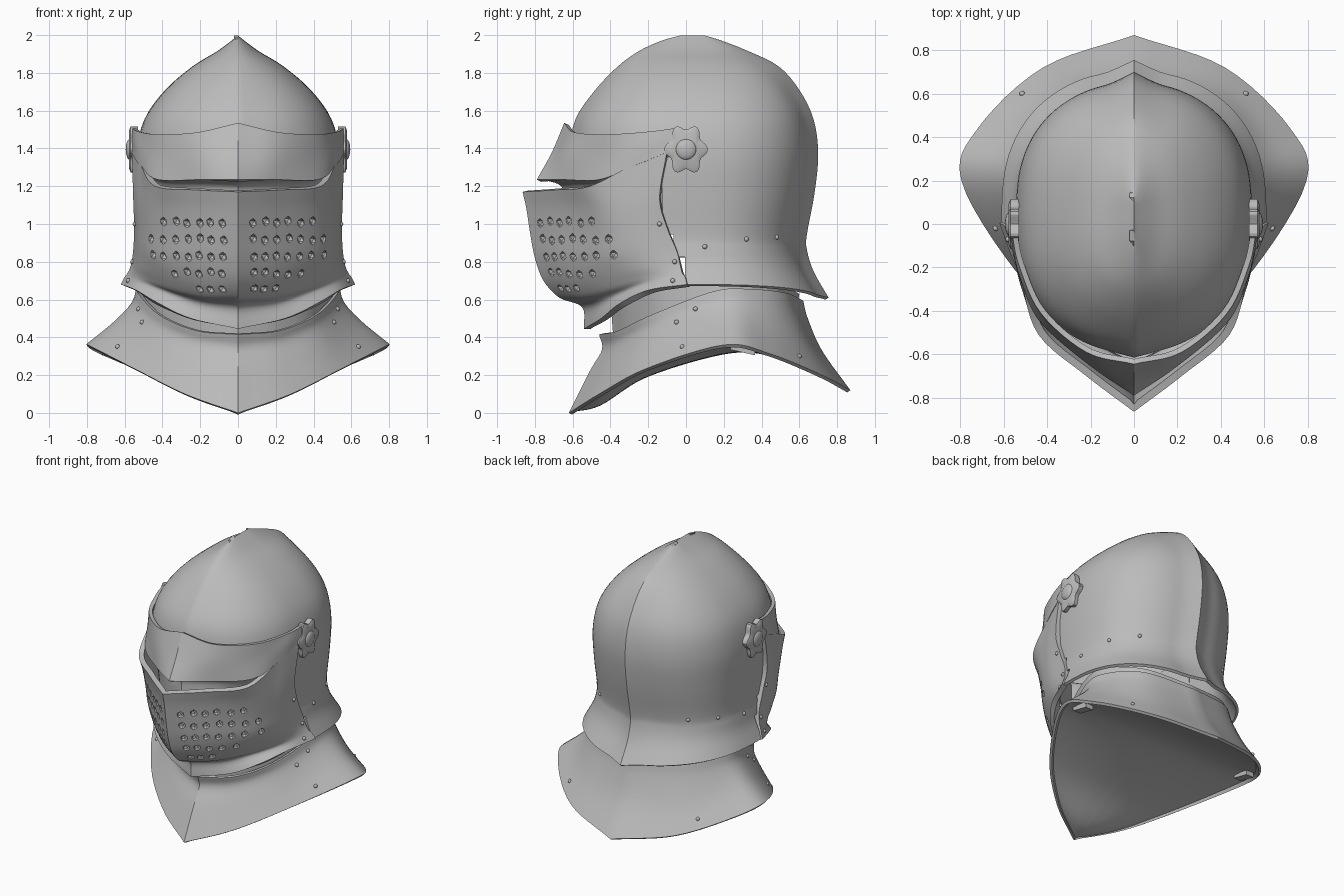
import bpy, bmesh, math, random
from mathutils import Vector

if "Cube" in bpy.data.objects:
    bpy.data.objects.remove(bpy.data.objects["Cube"])

random.seed(4)
steel = bpy.data.materials.new("steel grey")
steel.diffuse_color = (0.5, 0.5, 0.5, 1)
steel.use_nodes = True
steel.node_tree.nodes["Principled BSDF"].inputs["Base Color"].default_value = steel.diffuse_color


def curve(pts, n):
    """Smooth curve through the points, n steps per span."""
    p = [Vector(q) for q in pts]
    p = [2 * p[0] - p[1]] + p + [2 * p[-1] - p[-2]]
    out = []
    for i in range(1, len(p) - 2):
        a, b, c, d = p[i - 1:i + 3]
        for k in range(n):
            t = k / n
            out.append(0.5 * (2 * b + (c - a) * t + (2 * a - 5 * b + 4 * c - d) * t * t
                              + (3 * b - a - 3 * c + d) * t ** 3))
    return out + [p[-2]]


def apply_all(ob):
    bpy.ops.object.select_all(action='DESELECT')
    ob.select_set(True)
    bpy.context.view_layer.objects.active = ob
    bpy.ops.object.convert(target='MESH')


def smooth(ob, angle=32):
    apply_all(ob)
    bpy.ops.object.shade_smooth_by_angle(angle=math.radians(angle))


def new_object(name, bm):
    me = bpy.data.meshes.new(name)
    bm.to_mesh(me)
    bm.free()
    me.materials.append(steel)
    ob = bpy.data.objects.new(name, me)
    bpy.context.collection.objects.link(ob)
    return ob


def mirror(ob):
    m = ob.modifiers.new("mirror", 'MIRROR')
    m.merge_threshold = 0.0005


def plate(name, rows, thick=0.025, n_col=6, n_row=5, cut=None):
    """Half plate: rows run top to bottom, points run from the front centre back."""
    rows = [curve(r, n_col) for r in rows]
    cols = [curve(c, n_row) for c in zip(*rows)]
    bm = bmesh.new()
    grid = [[bm.verts.new(p) for p in c] for c in cols]
    for a, b in zip(grid, grid[1:]):
        for i in range(len(a) - 1):
            f = bm.faces.new((a[i], a[i + 1], b[i + 1], b[i]))
            if cut and cut(f.calc_center_median()):
                bm.faces.remove(f)
    loose = [v for v in bm.verts if not v.link_faces]
    bmesh.ops.delete(bm, geom=loose, context='VERTS')
    for v in bm.verts:
        if v.co.x < 0.002:
            v.co.x = 0
    bmesh.ops.remove_doubles(bm, verts=bm.verts, dist=0.0005)
    ob = new_object(name, bm)
    mirror(ob)
    if thick:
        s = ob.modifiers.new("thickness", 'SOLIDIFY')
        s.thickness, s.offset = thick, -1
    smooth(ob)
    return ob


# Skull: rings of (height, front y, back y, half width), with a keel front and back
def ring(z, f, b, w):
    pts = []
    for i in range(17):
        t = math.pi * i / 16
        x, c = w * math.sin(t), math.cos(t)
        mid = 0.05
        d, k = (mid - f, 0.02) if c > 0 else (b - mid, 0.045)
        k = min(k, d * 0.5)
        y = (d - k) * abs(c) ** 0.8 + k * max(0, 1 - x / 0.13) ** 1.5
        rise = 0.07 * math.sin(t) if z < 0.65 else 0.035 * math.sin(t) if z < 0.8 else 0
        pts.append((x, mid - math.copysign(y, c), z + rise))
    return pts


rings = [(1.998, -0.03, 0.1, 0), (1.97, -0.13, 0.19, 0.035), (1.915, -0.25, 0.33, 0.11),
         (1.835, -0.36, 0.49, 0.24), (1.71, -0.48, 0.6, 0.385), (1.555, -0.585, 0.675, 0.495),
         (1.37, -0.62, 0.70, 0.54), (1.16, -0.62, 0.68, 0.54), (0.945, -0.6, 0.64, 0.53),
         (0.865, -0.6, 0.64, 0.54), (0.75, -0.58, 0.675, 0.56), (0.61, -0.57, 0.755, 0.61)]
skull = plate("skull", [ring(*r) for r in rings], 0.02, 3, 4,
              cut=lambda c: c.z < 1.42 and c.y < -0.12 + 0.12 * min(1, max(0, (1 - c.z) / 0.25)))

# Brow plate above the sight, and the ledge turned in behind the slit
brow_edge = [(0, -.79, 1.235), (.2, -.655, 1.235), (.425, -.46, 1.235), (.52, -.27, 1.31), (.567, -.09, 1.385)]
plate("brow_plate", [
    [(0, -.645, 1.535), (.22, -.59, 1.485), (.43, -.41, 1.475), (.53, -.19, 1.49), (.563, -.04, 1.51)],
    [(0, -.71, 1.38), (.21, -.63, 1.36), (.425, -.43, 1.36), (.53, -.23, 1.41), (.568, -.04, 1.45)],
    brow_edge])
plate("sight_ledge", [
    [(x * 0.99, y + 0.01, z + 0.005) for x, y, z in brow_edge],
    [(0, -.66, 1.2), (.18, -.57, 1.2), (.385, -.43, 1.2), (.485, -.26, 1.25), (.535, -.05, 1.36)],
    [(0, -.65, 1.1), (.18, -.56, 1.1), (.37, -.4, 1.1), (.48, -.24, 1.14), (.53, -.05, 1.3)],
    [(0, -.65, .95), (.18, -.55, .95), (.36, -.38, .95), (.47, -.22, 1.0), (.52, -.05, 1.1)]], 0.01)

# Lower visor with a pointed prow, rounded chin and flared lip
visor = plate("lower_visor", [
    [(0, -.865, 1.17), (.22, -.70, 1.18), (.44, -.51, 1.2), (.518, -.27, 1.32), (.562, -.1, 1.388)],
    [(0, -.845, 1.08), (.22, -.67, 1.08), (.44, -.47, 1.09), (.52, -.29, 1.12), (.555, -.14, 1.14)],
    [(0, -.825, .95), (.22, -.65, .95), (.435, -.44, .95), (.52, -.27, .96), (.55, -.1, .98)],
    [(0, -.80, .82), (.22, -.635, .82), (.425, -.43, .83), (.52, -.25, .86), (.555, -.05, .86)],
    [(0, -.755, .7), (.22, -.595, .71), (.395, -.42, .74), (.515, -.23, .77), (.568, -.03, .78)],
    [(0, -.67, .61), (.18, -.56, .62), (.36, -.4, .66), (.51, -.21, .72), (.585, -.02, .74)],
    [(0, -.55, .56), (.2, -.46, .58), (.36, -.35, .63), (.52, -.19, .69), (.6, -.005, .72)],
    [(0, -.54, .445), (.25, -.45, .5), (.42, -.35, .58), (.54, -.2, .65), (.62, .005, .68)]], 0.035)

# Breath holes: rows of dents punched into the visor
bm = bmesh.new()
for z, count in [(1.01, 6), (.92, 7), (.83, 7), (.74, 5), (.66, 3)]:
    for i in range(count):
        for side in (-1, 1):
            x = side * (.08 + .0625 * i) + random.uniform(-.006, .006)
            h = z + random.uniform(-.008, .008)
            hit, p, nor, _ = visor.ray_cast((x, -2, h), (0, 1, 0))
            if hit:
                new = bmesh.ops.create_icosphere(bm, subdivisions=1, radius=0.026)['verts']
                bmesh.ops.translate(bm, verts=new, vec=p)
cutter = new_object("breath_hole_cutter", bm)
cutter.hide_render = True
b = visor.modifiers.new("holes", 'BOOLEAN')
b.object, b.operation, b.solver = cutter, 'DIFFERENCE', 'EXACT'
smooth(visor)
bpy.data.objects.remove(cutter)

# Neck collar and the flared gorget
top = [(0, -.46, .415), (.22, -.36, .435), (.42, -.18, .52), (.535, .15, .645),
       (.5, .35, .655), (.34, .53, .635), (0, .62, .595)]
hem = [(0, -.62, .0), (.28, -.46, .1), (.55, -.21, .235), (.795, .2, .36),
       (.72, .44, .315), (.42, .72, .2), (0, .87, .12)]
gorget = plate("gorget", [
    top,
    [(0, -.445, .335), (.23, -.345, .37), (.44, -.16, .46), (.56, .17, .575),
     (.52, .38, .57), (.345, .56, .53), (0, .645, .5)],
    [(0, -.51, .22), (.25, -.39, .26), (.49, -.18, .35), (.65, .19, .48),
     (.6, .41, .44), (.375, .63, .36), (0, .72, .33)],
    hem], 0.02)
plate("neck_collar", [
    [(0, -.40, .6), (.22, -.31, .63), (.40, -.15, .69), (.5, .15, .73),
     (.47, .34, .71), (.32, .52, .67), (0, .6, .63)],
    [(x * .96, y * .9 + .03, z - .03) for x, y, z in top]], 0.02)

# Lining stretched across the underside of the gorget
spine = [0.0, .035, .185, .305, .3, .2, .125]
plate("gorget_lining", [
    [(x * s * .985, y * .985, z * s * s + c * (1 - s * s) + .004) for (x, y, z), c in zip(hem, spine)]
    for s in (1, .75, .5, .25, 0)], 0)

# Pivot: scalloped rosette plate with a domed bolt, on both sides
bm = bmesh.new()
N = 48
outline = []
for i in range(N):
    a = 2 * math.pi * i / N
    r = 0.102 + 0.014 * math.cos(6 * a)
    outline.append((r * math.cos(a), 1.395 + r * 1.18 * math.sin(a)))
back = [bm.verts.new((.53, y, z)) for y, z in outline]
front = [bm.verts.new((.568, y, z)) for y, z in outline]
inner = [bm.verts.new((.578, y * .8, 1.395 + (z - 1.395) * .8)) for y, z in outline]
for lo, hi in ((back, front), (front, inner)):
    for i in range(N):
        j = (i + 1) % N
        bm.faces.new((lo[i], lo[j], hi[j], hi[i]))
bm.faces.new(inner)
dome = bmesh.ops.create_uvsphere(bm, u_segments=20, v_segments=10, radius=0.056)['verts']
for v in dome:
    v.co = (.572 + v.co.x * .4, v.co.y, 1.395 + v.co.z)
bmesh.ops.recalc_face_normals(bm, faces=bm.faces)
pivot = new_object("visor_pivots", bm)
mirror(pivot)
smooth(pivot)

# Small rivets along the edges of the plates
bm = bmesh.new()
for ob, spots in ((skull, [(.1, .88), (.48, .93), (.32, .92)]),
                  (visor, [(-.06, .8), (-.07, .7), (-.14, 1.0)]),
                  (gorget, [(-.05, .48), (.05, .55), (-.02, .35), (.6, .3)])):
    for y, z in spots:
        hit, p, nor, _ = ob.ray_cast((2, y, z), (-1, 0, 0))
        if hit:
            new = bmesh.ops.create_icosphere(bm, subdivisions=2, radius=0.013)['verts']
            bmesh.ops.translate(bm, verts=new, vec=p)
rivets = new_object("rivets", bm)
mirror(rivets)
smooth(rivets)

# Strap end under the gorget
bm = bmesh.new()
bmesh.ops.create_cube(bm, size=1)
for v in bm.verts:
    v.co = (.69 + v.co.x * .06, .3 + v.co.y * .13, .345 + v.co.z * .05 - v.co.y * .03)
strap = new_object("strap_ends", bm)
mirror(strap)
smooth(strap)
